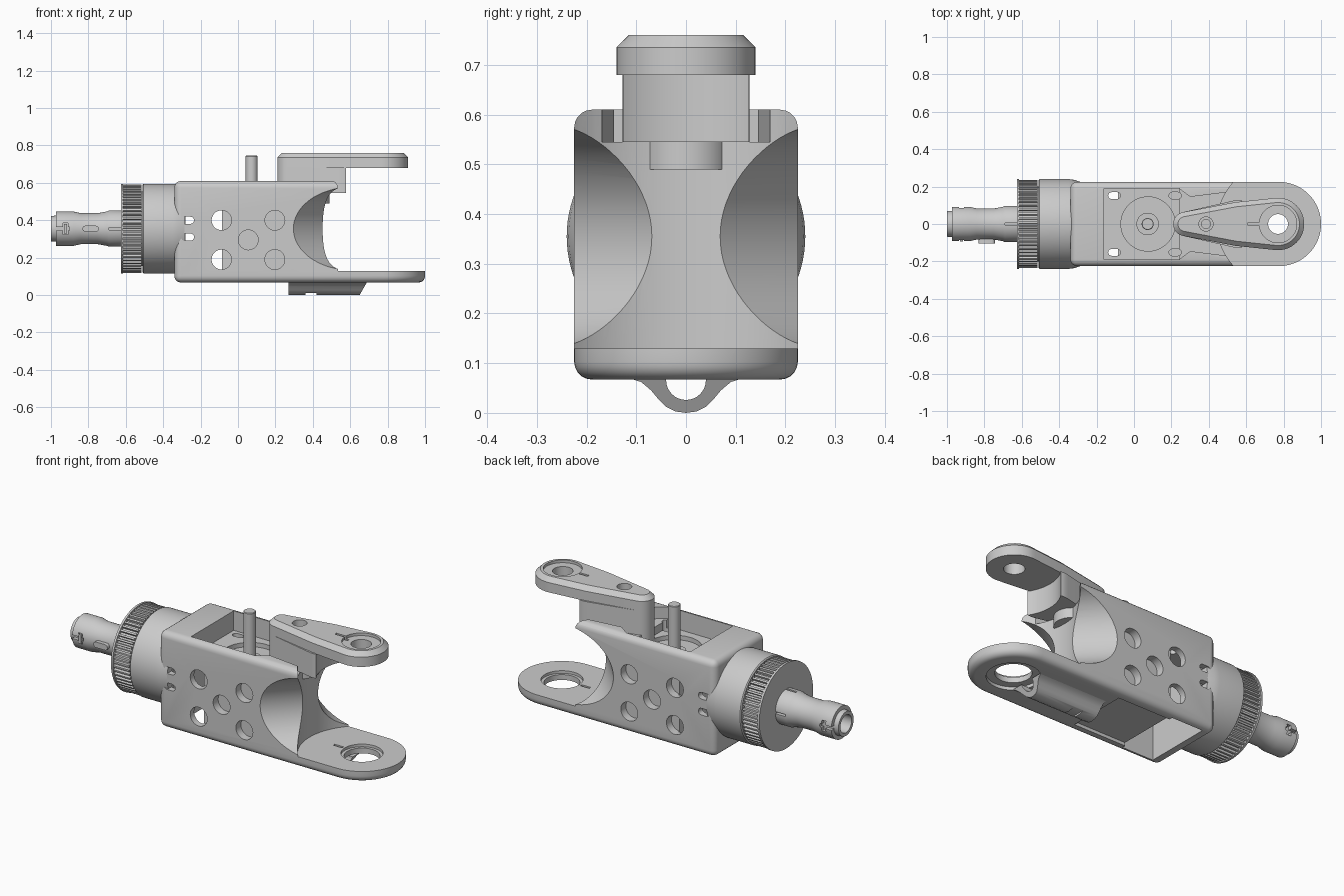
import bpy, bmesh, math
from mathutils import Vector
from mathutils.geometry import convex_hull_2d

if "Cube" in bpy.data.objects:
    bpy.data.objects.remove(bpy.data.objects["Cube"])

AX = 0.355      # height of the shaft axis
JX = 0.775      # x of the hinge axis


def circle(cx, cy, r, n=48):
    return [(cx + r * math.cos(2 * math.pi * i / n), cy + r * math.sin(2 * math.pi * i / n)) for i in range(n)]


def hull(*circles):
    pts = [Vector(p) for c in circles for p in circle(*c)]
    return [tuple(pts[i]) for i in convex_hull_2d(pts)]


def rect(x0, x1, y0, y1):
    return [(x0, y0), (x1, y0), (x1, y1), (x0, y1)]


def finish(bm, name):
    bmesh.ops.recalc_face_normals(bm, faces=bm.faces)
    me = bpy.data.meshes.new(name)
    bm.to_mesh(me)
    bm.free()
    ob = bpy.data.objects.new(name, me)
    bpy.context.collection.objects.link(ob)
    return ob


def prism(name, pts, lo, hi, axis='z', bevel=0, seg=1, pick=None):
    """Extrude a 2D outline along an axis, optionally bevelling its sharp edges."""
    place = {'z': lambda a, b, h: (a, b, h), 'y': lambda a, b, h: (a, h, b), 'x': lambda a, b, h: (h, a, b)}[axis]
    bm = bmesh.new()
    low = [bm.verts.new(place(a, b, lo)) for a, b in pts]
    top = [bm.verts.new(place(a, b, hi)) for a, b in pts]
    bm.faces.new(low)
    bm.faces.new(top)
    for i in range(len(pts)):
        j = (i + 1) % len(pts)
        bm.faces.new((low[i], low[j], top[j], top[i]))
    bmesh.ops.recalc_face_normals(bm, faces=bm.faces)
    if bevel:
        es = [e for e in bm.edges if e.calc_face_angle() > 0.5 and (pick is None or pick(e))]
        bmesh.ops.bevel(bm, geom=es, offset=bevel, segments=seg, profile=0.5, affect='EDGES')
    return finish(bm, name)


def lathe(name, prof, n=48):
    """Spin a closed (x, radius) profile about the shaft axis."""
    bm = bmesh.new()
    rings = [[bm.verts.new((x, r * math.cos(2 * math.pi * i / n), AX + r * math.sin(2 * math.pi * i / n)))
              for x, r in prof] for i in range(n)]
    m = len(prof)
    for i in range(n):
        a, b = rings[i], rings[(i + 1) % n]
        for k in range(m):
            bm.faces.new((a[k], a[(k + 1) % m], b[(k + 1) % m], b[k]))
    return finish(bm, name)


def boolean(ob, cutters, op='DIFFERENCE'):
    bpy.context.view_layer.objects.active = ob
    for c in cutters:
        c.hide_render = True
        md = ob.modifiers.new('cut', 'BOOLEAN')
        md.operation, md.object, md.solver = op, c, 'EXACT'
        bpy.ops.object.modifier_apply(modifier=md.name)
        bpy.data.objects.remove(c)


def cut_prism(pts, lo, hi, axis='z'):
    return prism('cutter', pts, lo, hi, axis)


# housing: rounded box whose floor runs out into a rounded tongue
arc = [(JX + 0.225 * math.cos(t), 0.225 * math.sin(t)) for t in [math.pi * (i / 40 - 0.5) for i in range(41)]]
housing = prism('housing', [(-0.34, -0.225)] + arc + [(-0.34, 0.225)], 0.067, 0.61, bevel=0.036, seg=5)
cuts = [
    cut_prism(circle(JX, 0, 0.33, 96), 0.13, 0.8),
    cut_prism(rect(0.6, 1.2, -0.4, 0.4), 0.13, 0.8),
]
# angled round scoops on both sides
for s in (-1, 1):
    c = cut_prism(circle(0, 0, 0.222, 80), -0.6, 0.6, 'x')
    c.location = (0.535, s * 0.30, AX)
    c.rotation_euler = (0, 0, -s * math.pi / 4)
    bpy.context.view_layer.update()
    cuts.append(c)
# top pocket, arm channel, bottom cavity, motor seat
cuts += [
    cut_prism(rect(-0.16, 0.24, -0.19, 0.19), 0.50, 0.8),
    cut_prism([(0.22, -0.19), (0.24, -0.19), (0.30, -0.145), (0.5, -0.17), (0.7, -0.17),
               (0.7, 0.17), (0.5, 0.17), (0.30, 0.145), (0.24, 0.19), (0.22, 0.19)], 0.545, 0.8),
    cut_prism(rect(-0.28, -0.085, -0.19, 0.19), -0.1, 0.47),
    cut_prism(rect(-0.2, 0.24, -0.17, 0.17), -0.1, 0.085),
    cut_prism(circle(0.075, 0, 0.145), 0.475, 0.8),
]
for x in (-0.105, 0.22):
    for s in (-1, 1):
        cuts.append(cut_prism(hull((x - 0.015, s * 0.152, 0.018, 16), (x + 0.015, s * 0.152, 0.018, 16)), 0.44, 0.6))
# side holes and vents
for s in (-1, 1):
    lo, hi = sorted((s * 0.18, s * 0.3))
    for x, z in ((-0.088, 0.4), (-0.088, 0.19), (0.197, 0.4), (0.197, 0.19), (0.055, 0.295)):
        cuts.append(cut_prism(circle(x, z, 0.053, 32), lo, hi, 'y'))
    for z in (0.4, 0.31):
        cuts.append(cut_prism(hull((-0.286, z, 0.019, 16), (-0.254, z, 0.019, 16)), lo, hi, 'y'))
# hinge bore in the tongue with counterbores and index mark
cuts += [
    cut_prism(circle(JX, 0, 0.092), -0.1, 0.2),
    cut_prism(circle(JX, 0, 0.108), 0.115, 0.2),
    cut_prism(circle(JX, 0, 0.135), -0.1, 0.085),
    cut_prism(rect(0.60, 0.655, -0.007, 0.007), 0.122, 0.2),
]
boolean(housing, cuts)

# cable guide under the tongue
half = [(0.115, 0.07), (0.09, 0.062), (0.07, 0.045), (0.055, 0.027), (0.04, 0.012), (0.022, 0.003)]
inner = [(-0.04 * math.cos(math.pi * i / 16), 0.066 - 0.04 * math.sin(math.pi * i / 16)) for i in range(17)]
guide = prism('cable_guide', half + [(0, 0)] + [(-y, z) for y, z in reversed(half)] +
              [(-0.04, 0.07)] + inner + [(0.04, 0.07)], 0.27, 0.65, 'x')
for v in guide.data.vertices:
    if v.co.x > 0.6:
        v.co.x += 0.04 * v.co.z / 0.07
boolean(guide, [cut_prism(rect(0.36, 0.42, -0.2, 0.2), -0.1, 0.01)])

# neck
lathe('neck', [(-0.51, 0.05), (-0.51, 0.234), (-0.505, 0.24), (-0.35, 0.24), (-0.32, 0.236), (-0.285, 0.225), (-0.285, 0.05)], 96)

# toothed pulley and flange
teeth = []
for i in range(60):
    for f, r in ((0, 0.222), (0.4, 0.222), (0.5, 0.236), (0.9, 0.236)):
        a = 2 * math.pi * (i + f) / 60
        teeth.append((r * math.cos(a), AX + r * math.sin(a)))
prism('pulley', teeth, -0.618, -0.516, 'x')
prism('pulley_hub', circle(0, AX, 0.2), -0.52, -0.505, 'x')
prism('pulley_flange', circle(0, AX, 0.24, 96), -0.626, -0.614, 'x')

# hollow shaft with notches
shaft = lathe('shaft', [(-1.0, 0.05), (-1.0, 0.068), (-0.972, 0.07), (-0.972, 0.092), (-0.88, 0.092), (-0.84, 0.083),
                        (-0.75, 0.083), (-0.70, 0.092), (-0.69, 0.097), (-0.62, 0.097), (-0.62, 0.05)])
scuts = []
for s in (-1, 1):
    lo, hi = sorted((s * 0.07, s * 0.2))
    scuts += [cut_prism(rect(-1.1, -0.9, AX - 0.01, AX + 0.01), lo, hi, 'y'),
              cut_prism(rect(-0.935, -0.91, AX - 0.03, AX + 0.03), lo, hi, 'y'),
              cut_prism(rect(-0.69, -0.60, AX - 0.006, AX + 0.006), lo, hi, 'y'),
              cut_prism(rect(-0.69, -0.60, -0.006, 0.006), AX + lo, AX + hi)]
boolean(shaft, scuts)
prism('shaft_key', hull((-0.816, AX, 0.016, 16), (-0.76, AX, 0.016, 16)), -0.103, -0.05, 'y')
prism('shaft_clip', rect(-0.93, -0.915, AX - 0.026, AX + 0.026), -0.094, -0.07, 'y')

# upper arm with chamfered rim, bored over the hinge
outline = hull((0.275, 0, 0.065), (0.56, 0, 0.118), (JX - 0.005, 0, 0.14))
arm = prism('upper_arm', outline, 0.68, 0.76, bevel=0.025, pick=lambda e: all(v.co.z > 0.75 for v in e.verts))
boolean(arm, [cut_prism(circle(JX - 0.005, 0, 0.1), 0.745, 0.9), cut_prism(circle(JX - 0.005, 0, 0.053), 0.6, 0.9),
              cut_prism(circle(0.385, 0, 0.038), 0.72, 0.9), cut_prism(circle(0.385, 0, 0.024), 0.6, 0.9),
              cut_prism(rect(0.61, 0.69, -0.007, 0.007), 0.738, 0.9)])

# arm foot seated in the housing channel
foot = prism('arm_foot', hull((0.275, 0, 0.065), (0.56, 0, 0.128)), 0.545, 0.682)
boolean(foot, [cut_prism(rect(0.577, 1, -0.3, 0.3), 0.4, 0.8), cut_prism(circle(JX, 0, 0.235, 96), 0.4, 0.8),
               cut_prism(circle(0.385, 0, 0.024), 0.6, 0.9)])
prism('arm_foot_base', hull((0.275, 0, 0.065), (0.4, 0, 0.09)), 0.49, 0.55)

# drive pin
prism('drive_pin', circle(0.073, 0, 0.032, 32), 0.46, 0.745, bevel=0.003)
prism('drive_pin_boss', circle(0.073, 0, 0.06, 32), 0.46, 0.485)

for ob in bpy.data.objects:
    ob.select_set(True)
    bpy.context.view_layer.objects.active = ob
bpy.ops.object.shade_smooth_by_angle(angle=math.radians(30))
